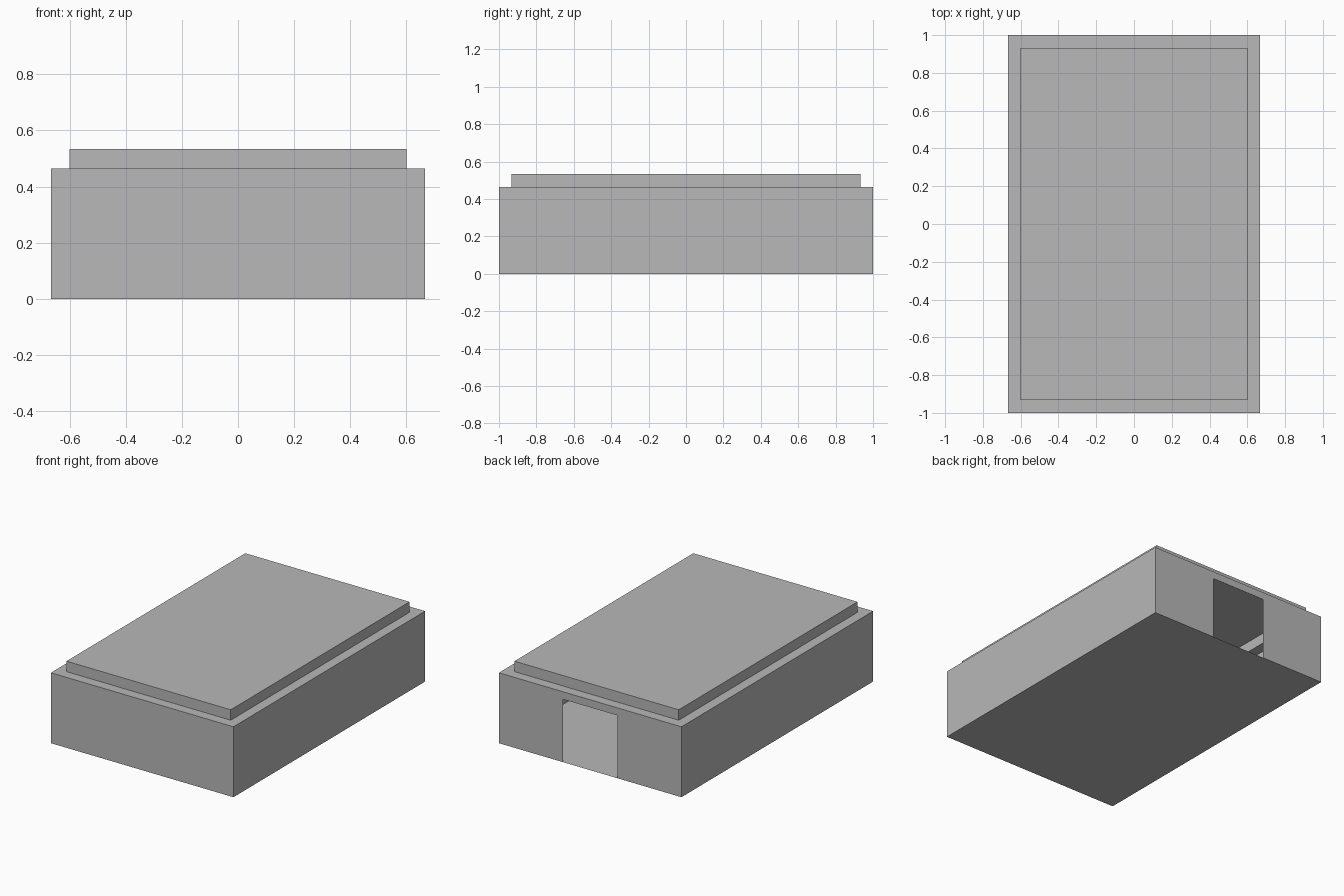
import bpy, bmesh

if "Cube" in bpy.data.objects:
    bpy.data.objects.remove(bpy.data.objects["Cube"])

HX, HY, WALL_Z = 0.667, 1.0, 0.465      # main hall half sizes and wall height
CX, CY, TOP_Z = 0.60, 0.933, 0.534      # raised roof half sizes and height
DOOR_X, DOOR_Z = 0.20, 0.415            # doorway half width and height

grey = bpy.data.materials.new("plain_grey")
grey.diffuse_color = (0.48, 0.48, 0.48, 1)
grey.use_nodes = True
grey.node_tree.nodes["Principled BSDF"].inputs["Base Color"].default_value = grey.diffuse_color


def ring(hx, hy, z):
    return [(-hx, -hy, z), (hx, -hy, z), (hx, hy, z), (-hx, hy, z)]


def band(low, high, skip=()):
    """Faces joining two rectangular rings, side by side."""
    return [(low[i], low[(i + 1) % 4], high[(i + 1) % 4], high[i])
            for i in range(4) if i not in skip]


def make(name, faces):
    bm = bmesh.new()
    for f in faces:
        bm.faces.new([bm.verts.new(p) for p in f])
    bmesh.ops.remove_doubles(bm, verts=bm.verts, dist=1e-5)
    mesh = bpy.data.meshes.new(name)
    bm.to_mesh(mesh)
    bm.free()
    mesh.materials.append(grey)
    ob = bpy.data.objects.new(name, mesh)
    bpy.context.collection.objects.link(ob)
    return ob


base, eave = ring(HX, HY, 0), ring(HX, HY, WALL_Z)
cap_low, cap_top = ring(CX, CY, WALL_Z), ring(CX, CY, TOP_Z)

# Thin floor
make("floor", [base[::-1]])

# Front and side walls
make("walls", band(base, eave, skip=(2,)))

# Back wall: two panels and a lintel around the open doorway
def back_panel(x0, x1, z0, z1):
    return [(x1, HY, z0), (x0, HY, z0), (x0, HY, z1), (x1, HY, z1)]

make("back_wall", [
    back_panel(-HX, -DOOR_X, 0, DOOR_Z),
    back_panel(DOOR_X, HX, 0, DOOR_Z),
    back_panel(-HX, -DOOR_X, DOOR_Z, WALL_Z),
    back_panel(-DOOR_X, DOOR_X, DOOR_Z, WALL_Z),
    back_panel(DOOR_X, HX, DOOR_Z, WALL_Z),
])

# Roof: flat ledge, then the hollow raised cap
make("roof_ledge", band(eave, cap_low))
make("raised_roof", band(cap_low, cap_top) + [cap_top])
